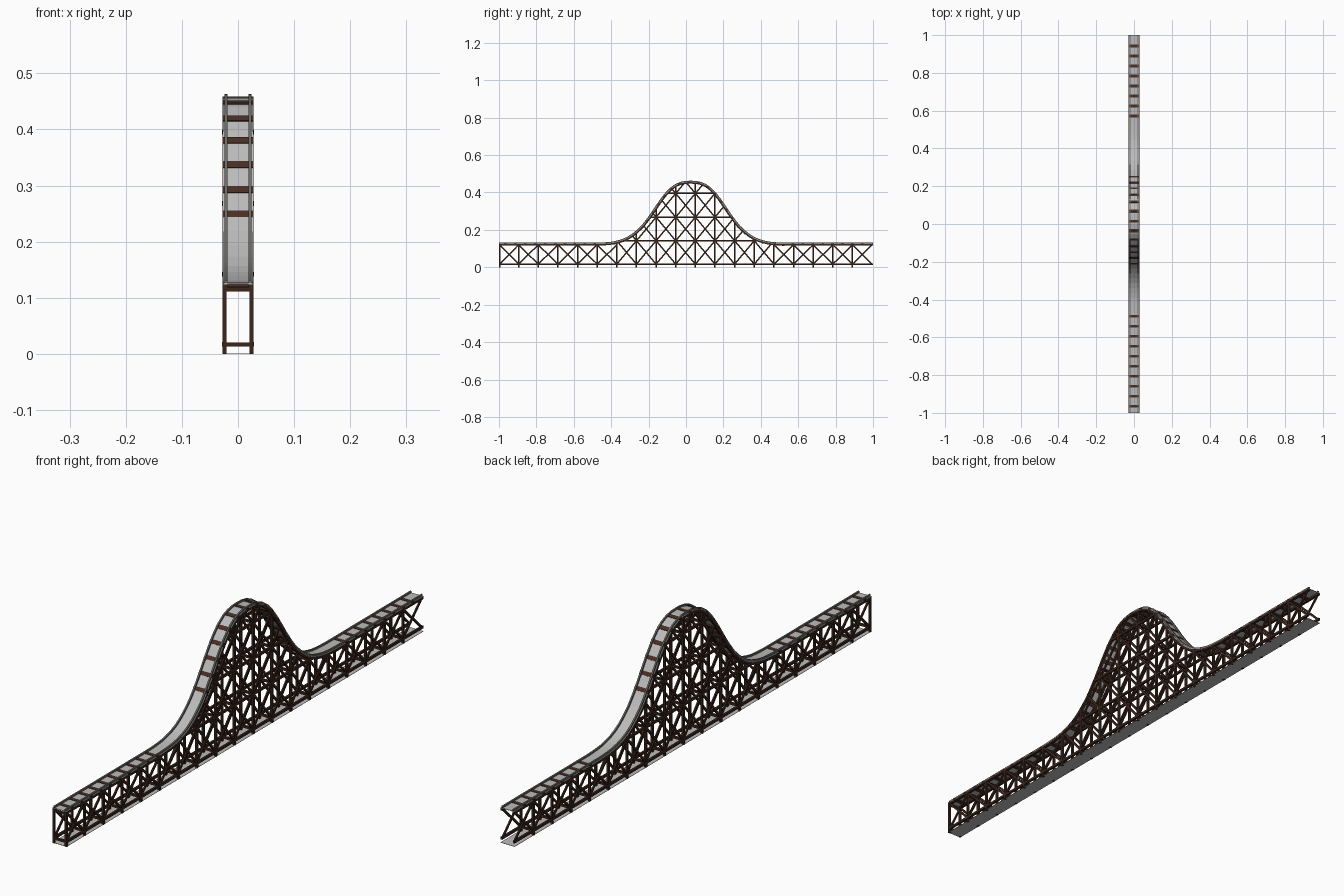
import bpy, bmesh, math
from mathutils import Vector, Matrix

if "Cube" in bpy.data.objects:
    bpy.data.objects.remove(bpy.data.objects["Cube"])


def mat(name, c):
    m = bpy.data.materials.new(name)
    m.diffuse_color = (*c, 1)
    m.use_nodes = True
    m.node_tree.nodes["Principled BSDF"].inputs["Base Color"].default_value = m.diffuse_color
    return m


WOOD = mat("dark wood", (0.042, 0.019, 0.012))
TIE = mat("brown tie wood", (0.065, 0.027, 0.018))
RAIL = mat("rail steel", (0.15, 0.145, 0.13))
GREY = mat("light grey", (0.5, 0.5, 0.5))

# Half profile of the hill: distance from the crest, height
HALF = [(0, .456), (.045, .452), (.09, .432), (.135, .389), (.18, .327), (.22, .268),
        (.265, .212), (.33, .160), (.4, .134), (.47, .126), (.54, .125), (.6, .125)]
CREST = 0.025


def height(y):
    d = abs(y - CREST)
    if d >= .54:
        return .125
    i = max(k for k in range(len(HALF) - 1) if HALF[k][0] <= d)
    prev = HALF[i - 1] if i else (-HALF[1][0], HALF[1][1])
    a, b, nxt = HALF[i], HALF[i + 1], HALF[i + 2]
    h = b[0] - a[0]
    t = (d - a[0]) / h
    ma = (b[1] - prev[1]) / (b[0] - prev[0]) * h
    mb = (nxt[1] - a[1]) / (nxt[0] - a[0]) * h
    return ((2*t**3 - 3*t**2 + 1) * a[1] + (t**3 - 2*t**2 + t) * ma
            + (3*t**2 - 2*t**3) * b[1] + (t**3 - t**2) * mb)


def slope(y):
    return math.atan2(height(y + .004) - height(y - .004), .008)


def finish(bm, name, m):
    bmesh.ops.recalc_face_normals(bm, faces=bm.faces[:])
    me = bpy.data.meshes.new(name)
    bm.to_mesh(me)
    bm.free()
    me.materials.append(m)
    o = bpy.data.objects.new(name, me)
    bpy.context.collection.objects.link(o)
    return o


def box(bm, c, size, tilt=0):
    M = (Matrix.Translation(c) @ Matrix.Rotation(tilt, 4, 'X')
         @ Matrix.Diagonal((*size, 1)))
    bmesh.ops.create_cube(bm, size=1, matrix=M)


def beam(bm, x, p, q, wx, w):
    # beam in a side plane between two (y, z) points
    dy, dz = q[0] - p[0], q[1] - p[1]
    box(bm, (x, (p[0] + q[0]) / 2, (p[1] + q[1]) / 2),
        (wx, math.hypot(dy, dz), w), math.atan2(dz, dy))


def clipped(p, q, gap=.006):
    # keep only the part of a beam lying beneath the track
    N = 60
    pts = [(p[0] + (q[0] - p[0]) * i / N, p[1] + (q[1] - p[1]) * i / N) for i in range(N + 1)]
    ok = [a for a in pts if a[1] <= height(a[0]) - gap]
    return (ok[0], ok[-1]) if len(ok) > 6 else None


# Sweep a rectangular section along the track
YS = [-1, -.75, -.52] + [-.52 + .026 * i for i in range(1, 43)] + [.8, 1]


def sweep(bm, x0, x1, n0, n1):
    rings = []
    for y in YS:
        a, z = slope(y), height(y)
        s = math.sin(a)
        rings.append([bm.verts.new((x, y - s * n, z + math.cos(a) * n))
                      for x, n in ((x0, n0), (x1, n0), (x1, n1), (x0, n1))])
    for r, q in zip(rings, rings[1:]):
        for k in range(4):
            bm.faces.new((r[k], r[(k+1) % 4], q[(k+1) % 4], q[k]))
    bm.faces.new(rings[0])
    bm.faces.new(rings[-1])


# Track bed, rails and stringers
bm = bmesh.new()
sweep(bm, -.027, .027, -.001, .001)
finish(bm, "track_bed", GREY)
bm = bmesh.new()
for s in (-1, 1):
    sweep(bm, s * .0215 - .0028, s * .0215 + .0028, .001, .007)
finish(bm, "rails", RAIL)
bm = bmesh.new()
for s in (-1, 1):
    sweep(bm, s * .0235 - .0045, s * .0235 + .0045, -.009, -.001)
finish(bm, "stringers", WOOD)

# Cross ties, evenly spaced along the track; sunk under the bed in the dips
bm = bmesh.new()
y, run, step = -.965, 0, .0005
while y < .995:
    if run <= 0:
        d = abs(y - CREST)
        n = -.006 if .235 < d < .5 else -.0015
        a = slope(y)
        box(bm, (0, y - math.sin(a) * n, height(y) + math.cos(a) * n),
            (.055, .014, .008), a)
        run = .053
    run -= step / math.cos(slope(y))
    y += step
finish(bm, "cross_ties", TIE)

# Trestle
BAY = .105
LEVELS = [.017, .142, .268, .395, .52]
posts, braces, girts, cross = (bmesh.new() for _ in range(4))
for k in range(19):
    y0 = max(-1 + BAY * k, -.996)
    y1 = min(-1 + BAY * (k + 1), .995)
    top = height(y0) - .006
    for s in (-1, 1):
        box(posts, (s * .0243, y0, top / 2), (.0075, .008, top))
        for lo, hi in zip(LEVELS, LEVELS[1:]):
            if max(height(y0), height(y1)) < lo + .02:
                continue
            if hi == .142 and max(height(y0), height(y1)) < .145:
                hi = .12
            for p, q in (((y0, lo), (y1, hi)), ((y1, lo), (y0, hi))):
                c = clipped(p, q)
                if c:
                    beam(braces, s * .0235, *c, .005, .0075)
    for z in LEVELS[:-1] + [top - .004]:
        if z <= top:
            box(cross, (0, y0, z), (.05, .0075, .0075))
for z in LEVELS[:-1]:
    c = clipped((-1, z), (1, z), .0) if z < .1 else None
    if c is None:
        ys = [i / 200 for i in range(-200, 201) if height(i / 200) > z + .004]
        c = ((ys[0], z), (ys[-1], z))
    for s in (-1, 1):
        beam(girts, s * .0245, *c, .0075, .0085)
finish(posts, "trestle_posts", WOOD)
finish(braces, "diagonal_braces", WOOD)
finish(girts, "side_girts", WOOD)
finish(cross, "cross_beams", WOOD)

# Base strip beneath the trestle
bm = bmesh.new()
box(bm, (0, 0, .0015), (.056, 2, .001))
finish(bm, "base_strip", GREY)
